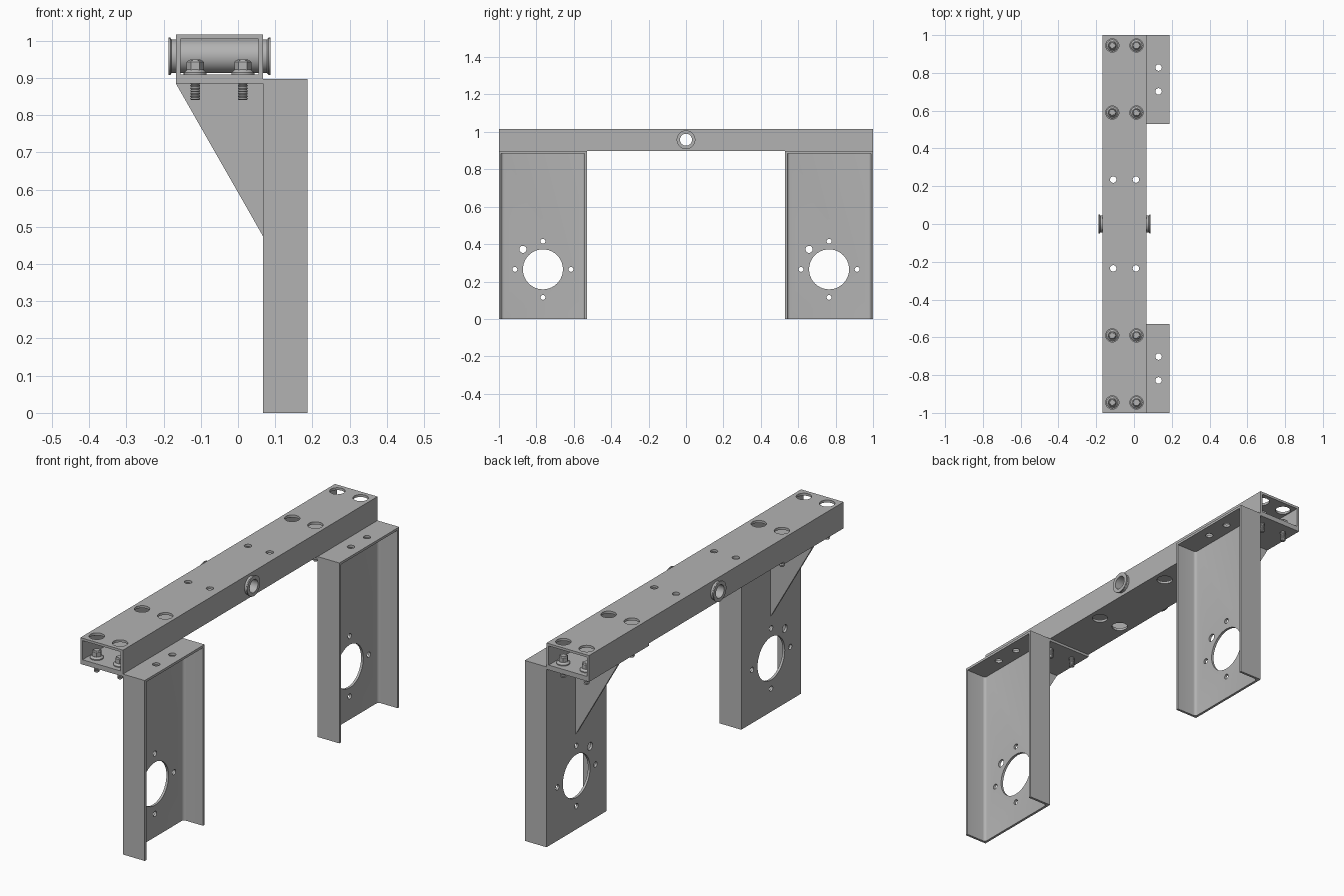
import bpy, bmesh, math
from mathutils import Matrix, Vector

if "Cube" in bpy.data.objects:
    bpy.data.objects.remove(bpy.data.objects["Cube"])

steel = bpy.data.materials.new("grey_steel")
steel.use_nodes = True
steel.diffuse_color = (0.45, 0.45, 0.45, 1)
steel.node_tree.nodes["Principled BSDF"].inputs["Base Color"].default_value = (0.45, 0.45, 0.45, 1)

# Main dimensions
WALL = 0.012
BACK, INNER, OUTER = -0.167, 0.067, 0.187     # x of beam back, leg web, leg flange tips
PLATE_TOP, BEAM_TOP = 0.897, 1.016
LEG_MID, LEG_HALF = 0.765, 0.235
BOLT_X = (-0.115, 0.013)
BOLT_Y = (-0.945, -0.59, 0.59, 0.945)


def make(name, bm, smooth=False):
    bmesh.ops.recalc_face_normals(bm, faces=bm.faces)
    mesh = bpy.data.meshes.new(name)
    bm.to_mesh(mesh)
    bm.free()
    mesh.materials.append(steel)
    obj = bpy.data.objects.new(name, mesh)
    bpy.context.collection.objects.link(obj)
    if smooth:
        smooth_edges(obj)
    return obj


def activate(obj):
    bpy.ops.object.select_all(action="DESELECT")
    obj.select_set(True)
    bpy.context.view_layer.objects.active = obj


def smooth_edges(obj):
    activate(obj)
    bpy.ops.object.shade_smooth_by_angle(angle=math.radians(35))


def box(name, low, high):
    low, high = Vector(low), Vector(high)
    bm = bmesh.new()
    bmesh.ops.create_cube(bm, size=1)
    bmesh.ops.scale(bm, vec=high - low, verts=bm.verts)
    bmesh.ops.translate(bm, vec=(low + high) / 2, verts=bm.verts)
    return make(name, bm)


def extrude(name, points, depth):
    bm = bmesh.new()
    face = bm.faces.new([bm.verts.new(p) for p in points])
    new = bmesh.ops.extrude_face_region(bm, geom=[face])["geom"]
    bmesh.ops.translate(bm, vec=depth, verts=[v for v in new if isinstance(v, bmesh.types.BMVert)])
    return make(name, bm)


def rod(axis, center, radius, length):
    """Round cutter along x or z."""
    bm = bmesh.new()
    bmesh.ops.create_cone(bm, cap_ends=True, segments=40, radius1=radius, radius2=radius, depth=length)
    if axis == "X":
        bmesh.ops.rotate(bm, matrix=Matrix.Rotation(math.pi / 2, 3, "Y"), verts=bm.verts)
    bmesh.ops.translate(bm, vec=center, verts=bm.verts)
    return make("cutter", bm)


def cut(obj, cutters):
    activate(obj)
    for cutter in cutters:
        cutter.hide_render = True
        mod = obj.modifiers.new("cut", "BOOLEAN")
        mod.operation, mod.solver, mod.object = "DIFFERENCE", "EXACT", cutter
        bpy.ops.object.modifier_apply(modifier=mod.name)
        bpy.data.objects.remove(cutter)
    smooth_edges(obj)


def lathe(bm, profile, sides, closed=False):
    """Turn (radius, z) points around z; open profiles get end caps."""
    rings = [[bm.verts.new((r * math.cos(a), r * math.sin(a), z))
              for a in (math.tau * i / sides for i in range(sides))] for r, z in profile]
    pairs = list(zip(rings, rings[1:]))
    if closed:
        pairs.append((rings[-1], rings[0]))
    else:
        bm.faces.new(rings[0])
        bm.faces.new(rings[-1])
    for a, b in pairs:
        for i in range(sides):
            j = (i + 1) % sides
            bm.faces.new((a[i], a[j], b[j], b[i]))


# Hollow crossbeam with access holes above the bolts
beam = box("crossbeam", (BACK, -1, PLATE_TOP), (INNER, 1, BEAM_TOP))
holes = [box("cutter", (BACK + WALL, -1.1, PLATE_TOP + WALL), (INNER - WALL, 1.1, BEAM_TOP - WALL))]
for x in BOLT_X:
    for y in BOLT_Y:
        holes.append(rod("Z", (x, y, BEAM_TOP), 0.035, 0.06))
        holes.append(rod("Z", (x, y, PLATE_TOP), 0.013, 0.06))
for x in (-0.11, 0.01):
    for y in (-0.235, 0.235):
        holes.append(rod("Z", (x, y, BEAM_TOP), 0.017, 0.06))
        holes.append(rod("Z", (x, y, PLATE_TOP), 0.036, 0.06))
holes.append(rod("X", (-0.05, 0, 0.958), 0.042, 0.5))
cut(beam, holes)

# Flanged pivot bushing through the middle of the beam
bm = bmesh.new()
lathe(bm, [(0.032, -0.137), (0.05, -0.137), (0.05, -0.132), (0.045, -0.128),
           (0.045, 0.128), (0.05, 0.132), (0.05, 0.137), (0.032, 0.137)], 40, closed=True)
bm.transform(Matrix.Translation((-0.05, 0, 0.958)) @ Matrix.Rotation(math.pi / 2, 4, "Y"))
make("pivot_bushing", bm, smooth=True)

# Two channel legs, each with a top plate and a gusset
for side, name in ((-1, "front"), (1, "rear")):
    mid = side * LEG_MID
    y0, y1 = mid - LEG_HALF, mid + LEG_HALF

    # U section with rounded inner bends
    bend = 0.014
    half = LEG_HALF - WALL
    arc = []
    for i in range(5):
        a = i * math.pi / 8
        arc.append((INNER + WALL + bend * (1 - math.sin(a)), half - bend * (1 - math.cos(a))))
    inner = [(OUTER, half)] + arc
    section = [(OUTER, -LEG_HALF), (INNER, -LEG_HALF), (INNER, LEG_HALF), (OUTER, LEG_HALF)]
    section += inner + [(x, -y) for x, y in reversed(inner)]
    leg = extrude(name + "_leg_channel", [(x, mid + y, 0) for x, y in section],
                  (0, 0, PLATE_TOP - WALL))

    # Motor opening, four screw holes and one locating hole
    z = 0.265
    spots = [(0, 0, 0.107), (-0.107, 0.107, 0.019)]
    spots += [(0.15 * math.cos(k * math.pi / 2), 0.15 * math.sin(k * math.pi / 2), 0.013) for k in range(4)]
    cut(leg, [rod("X", (INNER, mid + dy, z + dz), r, 0.1) for dy, dz, r in spots])

    # Mounting plate under the beam and over the channel
    plate = box(name + "_mounting_plate", (BACK, y0, PLATE_TOP - WALL), (OUTER, y1, PLATE_TOP))
    holes = [rod("Z", (0.13, mid + d, PLATE_TOP), 0.017, 0.1) for d in (-0.063, 0.063)]
    holes += [rod("Z", (x, y, PLATE_TOP), 0.013, 0.1) for x in BOLT_X for y in BOLT_Y if y * side > 0]
    cut(plate, holes)

    # Triangular gusset
    y = mid - WALL / 2
    top = PLATE_TOP - WALL
    extrude(name + "_gusset", [(BACK, y, top), (INNER, y, top), (INNER, y, 0.475)], (0, WALL, 0))

# Flanged hex bolts with threaded shanks
floor = PLATE_TOP + WALL
thread = [(0.010, 0.84)]
for i in range(9):
    z = 0.844 + i * 0.007
    thread += [(0.0135, z), (0.011, z + 0.0035)]
thread.append((0.0135, floor))
for x in BOLT_X:
    for y in BOLT_Y:
        bm = bmesh.new()
        lathe(bm, thread, 16)
        lathe(bm, [(0.031, floor), (0.031, floor + 0.005), (0.022, floor + 0.013)], 24)
        lathe(bm, [(0.023, floor + 0.008), (0.023, 0.943), (0.019, 0.947)], 6)
        lathe(bm, [(0.015, 0.945), (0.014, 0.949)], 20)
        bm.transform(Matrix.Translation((x, y, 0)))
        make("flange_bolt", bm, smooth=True)
